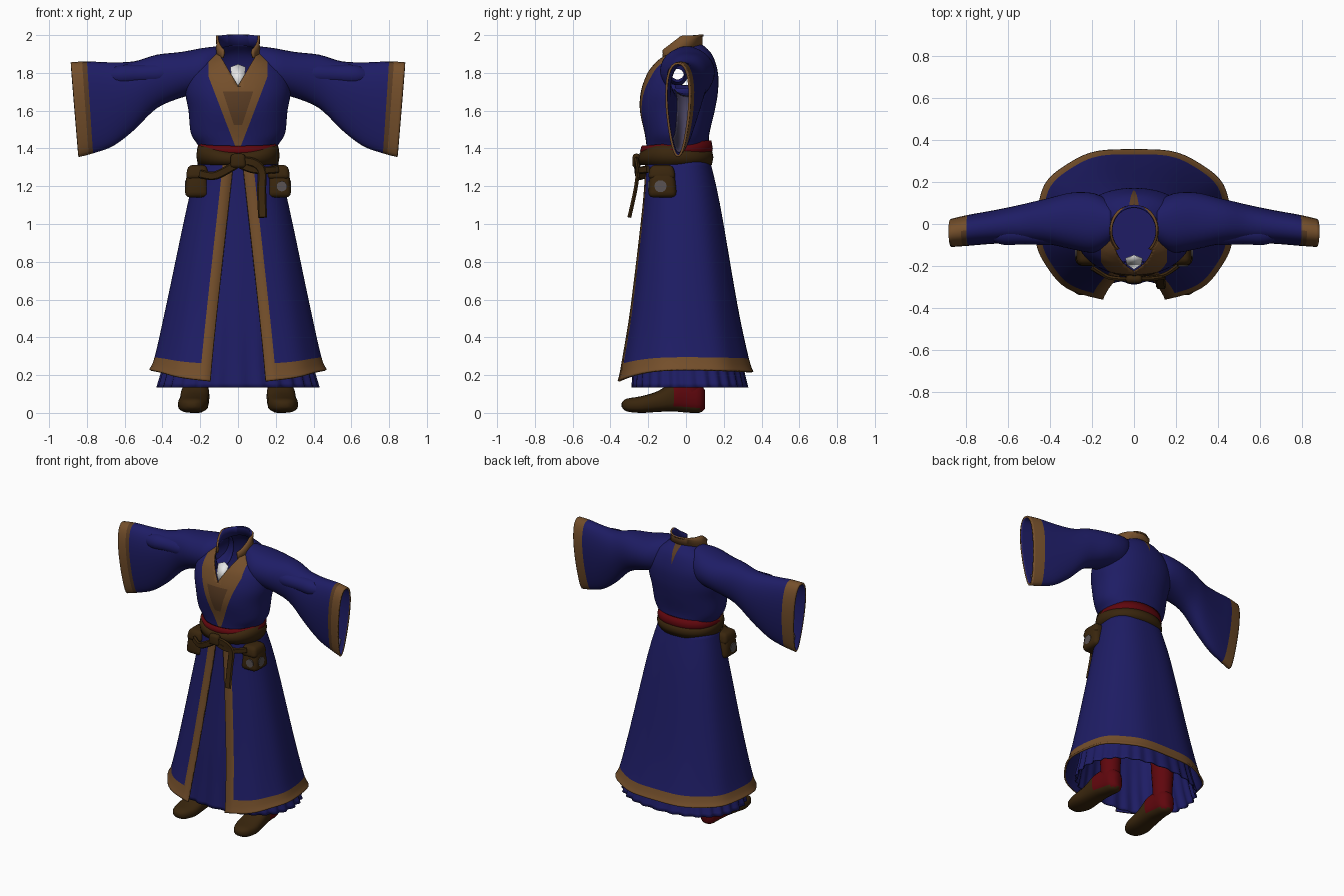
import bpy, bmesh, math
from mathutils import Vector, Matrix

cube = bpy.data.objects.get("Cube")
if cube:
    bpy.data.objects.remove(cube)


def material(name, rgb):
    m = bpy.data.materials.new(name)
    m.use_nodes = True
    m.diffuse_color = (*rgb, 1)
    m.node_tree.nodes["Principled BSDF"].inputs["Base Color"].default_value = (*rgb, 1)
    return m


BLUE, TAN, DARK, BROWN, RED, GREY, WHITE, LINING = range(8)
MATS = [material("royal blue cloth", (.013, .012, .13)),
        material("tan trim", (.175, .078, .024)),
        material("dark tan trim", (.10, .045, .017)),
        material("brown leather", (.041, .019, .004)),
        material("red cloth", (.115, .002, .004)),
        material("grey patch", (.10, .085, .085)),
        material("off white linen", (.9, .9, .9)),
        material("grey violet lining", (.07, .06, .12))]


def finish(name, bm, rule=None, thick=0, angle=50, lined=False):
    """Turn a bmesh into a shaded object; lined makes the inner side blue."""
    bmesh.ops.recalc_face_normals(bm, faces=bm.faces)
    if rule:
        for f in bm.faces:
            f.material_index = rule(f.calc_center_median(), f.normal)
    me = bpy.data.meshes.new(name)
    bm.to_mesh(me)
    bm.free()
    for m in MATS:
        me.materials.append(m)
    me.shade_smooth()
    me.set_sharp_from_angle(angle=math.radians(angle))
    ob = bpy.data.objects.new(name, me)
    bpy.context.collection.objects.link(ob)
    if thick:
        mod = ob.modifiers.new("thickness", 'SOLIDIFY')
        mod.thickness, mod.offset = thick, 0
        mod.material_offset = -DARK if lined else 0


def loft(rings, pick=lambda i, j: BLUE, closed=True, caps=()):
    """Skin a list of point rings; pick gives the colour of each ring and column."""
    bm = bmesh.new()
    vs = [[bm.verts.new(p) for p in r] for r in rings]
    n = len(rings[0])
    for i in range(len(vs) - 1):
        for j in range(n if closed else n - 1):
            k = (j + 1) % n
            f = bm.faces.new((vs[i][j], vs[i][k], vs[i + 1][k], vs[i + 1][j]))
            f.material_index = pick(i, j)
    for i in caps:
        bm.faces.new(vs[i]).material_index = pick(0, 0)
    return bm


BOTH = (0, -1)


def smooth_rows(rows, sub):
    """Catmull-Rom interpolation between specification rows."""
    out = []
    for i in range(len(rows) - 1):
        quad = [rows[max(i - 1, 0)], rows[i], rows[i + 1], rows[min(i + 2, len(rows) - 1)]]
        for s in range(sub):
            t = s / sub
            out.append([b + .5 * t * (c - a + t * (2*a - 5*b + 4*c - d + t * (3*(b - c) + d - a)))
                        for a, b, c, d in zip(*quad)])
    return out + [list(rows[-1])]


def power(s, e):
    return math.copysign(abs(s) ** e, s)


def oval(w, yf, yb, zf, zb, angles, e=1.0, ripple=lambda a: 1):
    """Ring around z; angle 0 is the front, and the height may tilt to the back."""
    pts = []
    for a in angles:
        k = ripple(a)
        c = power(math.cos(a), e)
        pts.append((w * k * power(math.sin(a), e), (yf + yb) / 2 - (yb - yf) / 2 * k * c,
                    min(zf + (zb - zf) * (1 - c) / 2, 1.998)))
    return pts


def turn(n, start=0.0):
    return [start + (math.tau - 2 * start) * i / n for i in range(n + (start > 0))]


# Torso: width, front y, back y, front z, back z
body = smooth_rows([(.19, -.20, .10, 1.32, 1.32), (.205, -.205, .115, 1.41, 1.41),
                    (.245, -.215, .12, 1.48, 1.48), (.258, -.24, .148, 1.60, 1.60),
                    (.275, -.235, .165, 1.70, 1.70), (.262, -.205, .165, 1.79, 1.80),
                    (.20, -.175, .135, 1.84, 1.895), (.115, -.15, .08, 1.875, 1.95)], 5)
bm = loft([oval(*r, turn(64), .92) for r in body], caps=(0,))


def cut(x1, z1, x2, z2, facing=-1):
    """Cut crisp colour borders along a line and its mirror image, front or back only."""
    for s in (1, -1):
        faces = [f for f in bm.faces if f.calc_center_median().y * facing > 0 and abs(f.normal.z) < .99]
        edges = {e for f in faces for e in f.edges}
        verts = {v for f in faces for v in f.verts}
        bmesh.ops.bisect_plane(bm, geom=faces + list(edges) + list(verts),
                               plane_co=(s * x1, 0, z1), plane_no=(s * (z2 - z1), 0, x1 - x2))


bm.normal_update()
cut(.01, 1.40, .155, 1.78)
cut(.155, 1.78, .155, 1.86)
cut(.155, 1.86, .10, 1.95)
cut(0, 1.73, .10, 1.90)
cut(0, 1.46, .10, 1.76)
cut(0, 1.83, .02, 1.93, 1)


def opening(c):
    """Neckline and the arm holes inside the sleeves."""
    neck = c.y < 0 and c.z > 1.73 and abs(c.x) < (c.z - 1.73) * .1 / .17
    return neck or (abs(c.x) > .18 and math.hypot(c.y + .02, c.z - 1.80) < .075)


def torso_rule(c, n):
    if c.y < 0:
        edge = min(.01 + (c.z - 1.40) * .145 / .38, .155, .155 - (c.z - 1.86) * .055 / .09)
        if abs(c.x) < edge:
            return DARK if 1.54 < c.z < 1.70 and abs(c.x) < (c.z - 1.46) / 3 else TAN
    elif abs(c.x) < (c.z - 1.83) * .02 / .10:
        return DARK
    return BLUE


bmesh.ops.delete(bm, geom=[f for f in bm.faces if opening(f.calc_center_median())], context='FACES')
finish("robe_torso", bm, torso_rule, .008, lined=True)

# Standing collar, open at the front and lined in blue
collar = [(.117, -.153, .082, 1.868, 1.945), (.109, -.15, .083, 1.885, 2.0), (.11, -.155, .092, 1.895, 2.09)]
finish("collar", loft([oval(*r, turn(40, .75)) for r in collar], lambda i, j: TAN, False), thick=.012, lined=True)

# Undershirt showing in the neckline
bm = bmesh.new()
bm.faces.new([bm.verts.new(p) for p in ((0, -.215, 1.72), (.035, -.19, 1.77), (.04, -.165, 1.83),
                                        (0, -.15, 1.845), (-.04, -.165, 1.83), (-.035, -.19, 1.77))])
finish("undershirt", bm, lambda c, n: WHITE, .006)

# Sleeves: x, top z, bottom z, front y, back y, taper of the lower edge
sleeve = smooth_rows([(.11, 1.935, 1.73, -.09, .10, 0), (.19, 1.925, 1.70, -.13, .14, 0),
                      (.30, 1.905, 1.675, -.12, .15, .1), (.43, 1.89, 1.62, -.10, .125, .25),
                      (.55, 1.855, 1.51, -.10, .10, .35), (.68, 1.85, 1.42, -.105, .075, .42),
                      (.80, 1.855, 1.38, -.115, .055, .48), (.885, 1.85, 1.36, -.12, .035, .5)], 4)


def sleeve_ring(row, angles, s, width=1.0, lift=0.0):
    x, zt, zb, yf, yb, k = row
    ring = []
    for a in angles:
        up = (1 + math.sin(a)) / 2
        y = (yf + yb) / 2 + width * (yb - yf) / 2 * power(math.cos(a), .85) * (1 - k * (1 - up))
        ring.append((s * (x - .04 * (1 - up) * max(0, x - .5) / .385), y, zb + (zt - zb) * up + lift))
    return ring


last = len(sleeve) - 2
low = [-math.pi / 2 + .1 * i for i in range(-8, 9)]
for side, s in (("left", 1), ("right", -1)):
    # The strip beside the cuff edge is darker on the front only
    finish(side + "_sleeve", loft([sleeve_ring(r, turn(36), s) for r in sleeve],
           lambda i, j: TAN if i > last - 3 or (i == last - 3 and not 9 <= j < 27)
           else DARK if i == last - 3 else BLUE), thick=.012, lined=True)
    finish(side + "_sleeve_lining", loft([sleeve_ring(r, low, s, .9, .013) for r in sleeve[9:-2]],
                                         lambda i, j: LINING, False), thick=.004)
    # Gathered cloth over the arm
    fold = smooth_rows([(.33, .035), (.40, .055), (.52, .052), (.62, .055), (.68, .035)], 3)
    rings = [[(s * x, -.045 - r * math.cos(a), 1.80 - .04 * (x - .33) + r * math.sin(a)) for a in turn(14)]
             for x, r in fold]
    finish(side + "_sleeve_fold", loft(rings))

# Outer skirt: width, front y, back y, height
skirt = smooth_rows([(.20, -.21, .12, 1.34), (.262, -.225, .175, 1.10),
                     (.375, -.295, .27, .56), (.435, -.348, .33, .285), (.464, -.368, .355, .215)], 4)
rings = []
for w, yf, yb, z in skirt:
    t = (1.34 - z) / 1.125
    gap = .022 + .125 * t
    a0, a1 = (math.asin((g / w) ** 1.2) for g in (gap, gap + .055))
    ring = oval(w, yf, yb, z, z, [a0] + turn(72, a1) + [math.tau - a0], 1 / 1.2,
                lambda a: 1 + .009 * t * math.cos(9 * a))
    rings.append([(x, y, z + t ** 6 * (.012 * (1 - (y / .37) ** 2) - .05 * max(0, -y / .36) ** 3))
                  for x, y, z in ring])
cols, rows = len(rings[0]) - 2, len(rings) - 1
finish("outer_skirt", loft(rings, lambda i, j: TAN if j in (0, cols) or i >= rows - 4 else BLUE, False),
       thick=.012, lined=True)

# Ruffled underskirt
under = smooth_rows([(.185, -.185, .10, 1.34), (.24, -.20, .15, 1.10), (.345, -.25, .245, .56),
                     (.385, -.27, .29, .28), (.42, -.28, .32, .135)], 4)
finish("underskirt", loft([oval(w, yf, yb, z, z, turn(168), .88,
                                lambda a: 1 + .022 * ((1.34 - z) / 1.2) ** 4 * math.cos(28 * a))
                           for w, yf, yb, z in under]), thick=.006)


# Sash and belt: the top edge has its own front and back heights and rises beside the front
def band(name, w, yf, yb, low, front, back, rise, colour):
    def ring(grow, part):
        zf, zb = low + (front - low) * part, low + (back - low) * part
        return [(x, y, z + rise * part * (x / w) ** 2 * min(1, max(0, .5 - 4 * (y + .04))))
                for x, y, z in oval(w + grow, yf - grow, yb + grow, zf, zb, turn(48), .92)]
    finish(name, loft([ring(0, 0), ring(.008, .5), ring(0, 1)], lambda i, j: colour), thick=.014)


band("red_sash", .202, -.228, .127, 1.36, 1.412, 1.442, 0, RED)
band("belt", .206, -.238, .13, 1.315, 1.375, 1.392, .045, BROWN)


def strap(name, path, width, depth):
    """Flat strap running along a path on the front."""
    pts = [Vector(p) for p in smooth_rows(path, 4)]
    rings = []
    for i, p in enumerate(pts):
        d = pts[min(i + 1, len(pts) - 1)] - pts[max(i - 1, 0)]
        across = Vector((d.z, 0, -d.x)).normalized() * width / 2
        out = d.cross(across).normalized() * depth / 2
        rings.append([p + across * u + out * v for u, v in ((1, 0), (.7, 1), (-.7, 1), (-1, 0), (-.7, -1), (.7, -1))])
    finish(name, loft(rings, lambda i, j: BROWN, caps=BOTH), angle=40)


strap("hanging_strap", [(.0, -.262, 1.335), (.08, -.262, 1.325), (.125, -.255, 1.28),
                        (.125, -.268, 1.18), (.13, -.30, 1.035)], .048, .02)
strap("right_strap", [(.02, -.265, 1.335), (-.06, -.262, 1.285), (-.13, -.25, 1.255), (-.20, -.21, 1.265)], .045, .02)
strap("left_strap", [(-.02, -.262, 1.33), (.07, -.258, 1.29), (.15, -.24, 1.285), (.21, -.20, 1.29)], .04, .02)


def blob(name, loc, size, taper, bevel):
    """Rounded leather box, narrowed toward the top by taper."""
    bm = bmesh.new()
    bmesh.ops.create_cube(bm, size=1)
    for v in bm.verts:
        k = 1 - taper * (v.co.z + .5)
        v.co = Vector((v.co.x * size[0] * k, v.co.y * size[1] * k, v.co.z * size[2])) + Vector(loc)
    bmesh.ops.bevel(bm, geom=bm.edges[:], offset=bevel, segments=3, profile=.5, affect='EDGES')
    finish(name, bm, lambda c, n: BROWN)


def disc(name, loc, axis, r):
    bm = bmesh.new()
    bmesh.ops.create_cone(bm, cap_ends=True, segments=10, radius1=r, radius2=r, depth=.008,
                          matrix=Matrix.Translation(loc) @ Matrix.Rotation(math.pi / 2, 4, axis))
    finish(name, bm, lambda c, n: GREY)


blob("belt_knot", (0, -.262, 1.335), (.085, .045, .075), .1, .018)
disc("pouch_front_patch", (.232, -.198, 1.20), 'X', .028)

# Pouches and boots on both sides
# Boot rings: y, half width, bottom z, top z
foot = smooth_rows([(-.34, .02, .03, .055), (-.315, .055, .008, .075), (-.24, .08, 0, .088), (-.15, .077, .005, .115),
                    (-.07, .076, .008, .165), (0, .066, .002, .18), (.07, .058, 0, .16), (.10, .025, .02, .12)], 3)
for side, s in (("left", 1), ("right", -1)):
    blob(side + "_pouch", (s * .218, -.125, 1.215), (.13, .155, .15), .2, .03)
    blob(side + "_pouch_flap", (s * .215, -.128, 1.275), (.125, .15, .075), .2, .025)
    disc(side + "_pouch_side_patch", (s * .277, -.135, 1.20), 'Y', .033)
    place = Matrix.Translation((s * .222, 0, 0)) @ Matrix.Rotation(s * math.radians(4), 4, 'Z')
    rings = [[place @ Vector((w * power(math.cos(a), .8), y, (lo + hi) / 2 + (hi - lo) / 2 * power(math.sin(a), .75)))
              for a in turn(20)] for y, w, lo, hi in foot]
    finish(side + "_boot", loft(rings, caps=BOTH),
           lambda c, n: RED if c.y > -.07 and n.z > -.6 else BROWN)
    rings = [[place @ Vector((r * math.cos(a), .025 + r * math.sin(a), z)) for a in turn(20)]
             for z, r in ((.09, .062), (.2, .066), (.34, .075), (.5, .08))]
    finish(side + "_boot_shaft", loft(rings, lambda i, j: RED, caps=BOTH))
